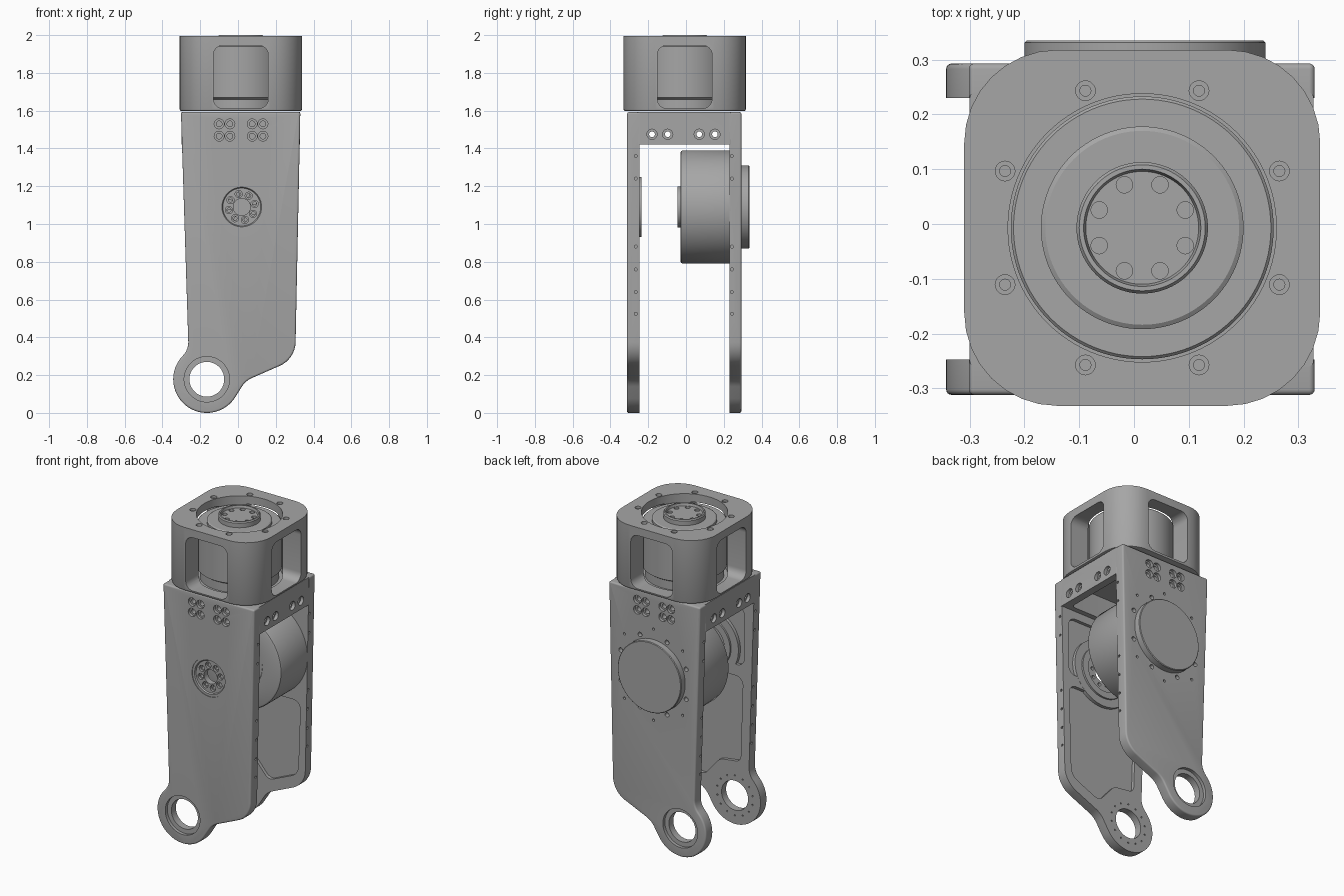
import bpy, bmesh
from math import cos, sin, pi, tan, radians
from mathutils import Vector

if "Cube" in bpy.data.objects:
    bpy.data.objects.remove(bpy.data.objects["Cube"])

metal = bpy.data.materials.new("satin grey metal")
metal.use_nodes = True
GREY = (0.38, 0.38, 0.38, 1)
metal.diffuse_color = GREY
metal.node_tree.nodes["Principled BSDF"].inputs["Base Color"].default_value = GREY

HEAD = (0.015, -0.007)   # head motor axis (x, y)
KNEE = (0.02, 1.09)      # leg motor axis (x, z)
LUG = (-0.165, 0.178)    # lower pivot (x, z)


# ---- helpers ----
def place(axis, u, v, w):
    return {"X": (w, u, v), "Y": (u, w, v), "Z": (u, v, w)}[axis]


def loft(bm, rings):
    """Closed solid through rings of points; returns the last cap."""
    rings = [[bm.verts.new(p) for p in r] for r in rings]
    n = len(rings[0])
    faces = [bm.faces.new(rings[0]), bm.faces.new(rings[-1])]
    for a, b in zip(rings, rings[1:]):
        for i in range(n):
            j = (i + 1) % n
            faces.append(bm.faces.new((a[i], a[j], b[j], b[i])))
    bmesh.ops.recalc_face_normals(bm, faces=faces)
    return faces[1]


def turn(bm, axis, centre, profile, n=64):
    """Turned solid from (radius, position along axis) pairs."""
    loft(bm, [[place(axis, centre[0] + r * cos(2 * pi * i / n),
                     centre[1] + r * sin(2 * pi * i / n), w) for i in range(n)]
              for r, w in profile])


def prism(bm, axis, pts, a, b):
    return loft(bm, [[place(axis, u, v, w) for u, v in pts] for w in (a, b)])


def rounded(corners, steps=8):
    """Polygon with each (u, v, radius) corner filleted."""
    out = []
    for i, (u, v, r) in enumerate(corners):
        p = Vector((u, v))
        if r == 0:
            out.append((u, v))
            continue
        d1 = (Vector(corners[i - 1][:2]) - p).normalized()
        d2 = (Vector(corners[(i + 1) % len(corners)][:2]) - p).normalized()
        half = d1.angle(d2) / 2
        c = p + (d1 + d2).normalized() * (r / sin(half))
        start, end = (p + d * (r / tan(half)) - c for d in (d1, d2))
        sweep = start.angle(end)
        for k in range(steps + 1):
            t = k / steps
            q = (start * sin((1 - t) * sweep) + end * sin(t * sweep)) / sin(sweep)
            out.append(tuple(c + q))
    return out


def rect(u0, u1, v0, v1, r):
    return rounded([(u0, v0, r), (u1, v0, r), (u1, v1, r), (u0, v1, r)])


def circle_of(centre, radius, count, offset=0.5):
    for i in range(count):
        a = 2 * pi * (i + offset) / count
        yield centre[0] + radius * cos(a), centre[1] + radius * sin(a)


def bevel_cap(bm, face, width, segments):
    bmesh.ops.bevel(bm, geom=list(face.edges), offset=width, segments=segments,
                    profile=0.5, affect="EDGES", clamp_overlap=True)


def make(name, bm):
    mesh = bpy.data.meshes.new(name)
    bm.to_mesh(mesh)
    bm.free()
    obj = bpy.data.objects.new(name, mesh)
    bpy.context.collection.objects.link(obj)
    return obj


def cut(obj, bm):
    tool = make("cutter", bm)
    tool.hide_render = True
    mod = obj.modifiers.new("cut", "BOOLEAN")
    mod.operation, mod.solver, mod.object = "DIFFERENCE", "EXACT", tool
    bpy.context.view_layer.update()
    dg = bpy.context.evaluated_depsgraph_get()
    mesh = bpy.data.meshes.new_from_object(obj.evaluated_get(dg))
    obj.modifiers.clear()
    obj.data = mesh
    bpy.data.objects.remove(tool)


def finish(obj):
    obj.data.materials.clear()
    obj.data.materials.append(metal)
    obj.data.shade_smooth()
    obj.data.set_sharp_from_angle(angle=radians(28))


# ---- head housing: rounded block, four windows, round well, bolt holes ----
hx, hy = HEAD
H = 0.325
bm = bmesh.new()
cap = prism(bm, "Z", rect(hx - H, hx + H, hy - H, hy + H, 0.17), 1.995, 1.597)
bevel_cap(bm, cap, 0.012, 2)
housing = make("head_housing", bm)
for axis, mid in (("Y", hx), ("X", hy)):
    bm = bmesh.new()
    prism(bm, axis, rect(mid - 0.145, mid + 0.145, 1.612, 1.945, 0.05), -0.5, 0.5)
    cut(housing, bm)
bm = bmesh.new()
turn(bm, "Z", HEAD, [(0.245, 1.606), (0.245, 2.1)], 96)
for c in circle_of(HEAD, 0.271, 8):
    turn(bm, "Z", c, [(0.01, 1.955), (0.01, 1.98), (0.018, 1.98), (0.018, 2.1)], 20)
cut(housing, bm)
finish(housing)

# ---- head motor ----
bm = bmesh.new()
turn(bm, "Z", HEAD, [(0.225, 1.6), (0.225, 1.66), (0.24, 1.67), (0.24, 1.94), (0.235, 1.945),
                     (0.185, 1.945), (0.185, 1.96), (0.177, 1.965), (0.12, 1.965),
                     (0.12, 1.993), (0.115, 2.0), (0.107, 2.0), (0.103, 1.985)], 96)
head_motor = make("head_motor", bm)
bm = bmesh.new()
for c in circle_of(HEAD, 0.085, 8):
    turn(bm, "Z", c, [(0.015, 1.97), (0.015, 2.1)], 20)
cut(head_motor, bm)
finish(head_motor)

# ---- crosspiece joining the two plates, hollow underneath ----
bm = bmesh.new()
prism(bm, "Z", rect(-0.3, 0.328, -0.26, 0.24, 0.01), 1.42, 1.592)
crosspiece = make("crosspiece", bm)
bm = bmesh.new()
prism(bm, "Z", rect(-0.25, 0.28, -0.215, 0.195, 0.02), 1.3, 1.56)
cut(crosspiece, bm)
bm = bmesh.new()
for y in (-0.18, -0.097, 0.07, 0.153):
    for side in (-1, 1):
        edge = 0.014 + side * 0.314
        turn(bm, "X", (y, 1.475), [(0.027, edge + side * 0.05), (0.027, edge - side * 0.02),
                                   (0.015, edge - side * 0.02), (0.015, edge - side * 0.07)], 24)
cut(crosspiece, bm)
finish(crosspiece)

# ---- side plates with pivot lug ----
lug_arc = [(LUG[0] + 0.178 * cos(radians(a)), LUG[1] + 0.178 * sin(radians(a)), 0)
           for a in range(140, 326, 5)]
outline = rounded([(0.33, 1.592, 0.01), (-0.302, 1.592, 0.01), (-0.262, 0.337, 0.1)] + lug_arc
                  + [(0.04, 0.17, 0.12), (0.303, 0.285, 0.14)])


def side_plate(name, outer, inner, pocket_top, edge_y):
    s = 1 if outer > inner else -1      # outward direction along y
    bm = bmesh.new()
    bevel_cap(bm, prism(bm, "Y", outline, inner, outer), 0.022, 4)
    plate = make(name, bm)
    bm = bmesh.new()
    # stepped pivot bore and small dowel holes on the inner face
    turn(bm, "Y", LUG, [(0.092, inner - s * 0.1), (0.092, outer - s * 0.02),
                        (0.12, outer - s * 0.02), (0.12, outer + s * 0.1)])
    for c in circle_of(LUG, 0.125, 14):
        turn(bm, "Y", c, [(0.005, inner - s * 0.05), (0.005, inner + s * 0.01)], 8)
    # two groups of four counterbored bolt holes
    for x in (-0.1, -0.043, 0.075, 0.132):
        for z in (1.465, 1.53):
            turn(bm, "Y", (x, z), [(0.015, outer - s * 0.045), (0.015, outer - s * 0.018),
                                   (0.026, outer - s * 0.018), (0.026, outer + s * 0.1)], 24)
    # screw holes along both long edges
    for z in (1.36, 1.24, 0.88, 0.76, 0.64, 0.525):
        t = (z - 0.337) / 1.255
        for x in (-0.262 - 0.04 * t, 0.303 + 0.027 * t):
            turn(bm, "X", (edge_y, z), [(0.008, x - 0.015), (0.008, x + 0.015)], 10)
    # weight-saving pocket on the inner face
    pocket = rounded([(-0.222, pocket_top, 0.05), (-0.205, 0.4, 0.04), (-0.06, 0.38, 0.06),
                      (0.05, 0.25, 0.05), (0.255, 0.34, 0.08), (0.272, pocket_top, 0.05)])
    prism(bm, "Y", pocket, inner - s * 0.1, inner + s * 0.02)
    cut(plate, bm)
    return plate


front_plate = side_plate("front_plate", -0.312, -0.247, 0.93, -0.266)
bm = bmesh.new()
prism(bm, "Y", rect(-0.23, 0.275, 1.0, 1.37, 0.05), -0.267, -0.1)
cut(front_plate, bm)
bm = bmesh.new()
turn(bm, "Y", KNEE, [(0.12, -0.4), (0.12, -0.1)])
cut(front_plate, bm)
finish(front_plate)

back_plate = side_plate("back_plate", 0.293, 0.23, 0.8, 0.243)
bm = bmesh.new()
for c in circle_of(KNEE, 0.245, 8):
    turn(bm, "Y", c, [(0.014, 0.265), (0.014, 0.4)], 16)
for c in circle_of(KNEE, 0.285, 8, 0):
    if abs(c[0] - KNEE[0]) < 0.25:
        turn(bm, "Y", c, [(0.008, 0.27), (0.008, 0.4)], 12)
cut(back_plate, bm)
finish(back_plate)

# ---- bearing flange set into the front plate ----
bm = bmesh.new()
turn(bm, "Y", KNEE, [(0.1, -0.3), (0.105, -0.308), (0.12, -0.308), (0.12, -0.268),
                     (0.21, -0.268), (0.21, -0.2465), (0.16, -0.2465), (0.16, -0.235),
                     (0.12, -0.235), (0.115, -0.262)])
flange = make("bearing_flange", bm)
bm = bmesh.new()
turn(bm, "Y", KNEE, [(0.045, -0.4), (0.045, -0.1)], 40)
for c in circle_of(KNEE, 0.07, 8, 0.3):
    turn(bm, "Y", c, [(0.019, -0.4), (0.019, -0.285), (0.011, -0.285), (0.011, -0.1)], 20)
cut(flange, bm)
finish(flange)

# ---- leg motor ----
bm = bmesh.new()
turn(bm, "Y", KNEE, [(0.3, 0.235), (0.3, -0.018), (0.296, -0.026), (0.288, -0.03), (0.17, -0.03),
                     (0.165, -0.024), (0.11, -0.024), (0.108, -0.045), (0.1, -0.045),
                     (0.097, -0.035)], 96)
leg_motor = make("leg_motor", bm)
bm = bmesh.new()
for c in circle_of(KNEE, 0.07, 8):
    turn(bm, "Y", c, [(0.014, -0.1), (0.014, -0.015)], 16)
cut(leg_motor, bm)
finish(leg_motor)

# ---- motor end cap on the back ----
bm = bmesh.new()
turn(bm, "Y", KNEE, [(0.22, 0.28), (0.22, 0.331), (0.216, 0.335)], 96)
finish(make("motor_end_cap", bm))
